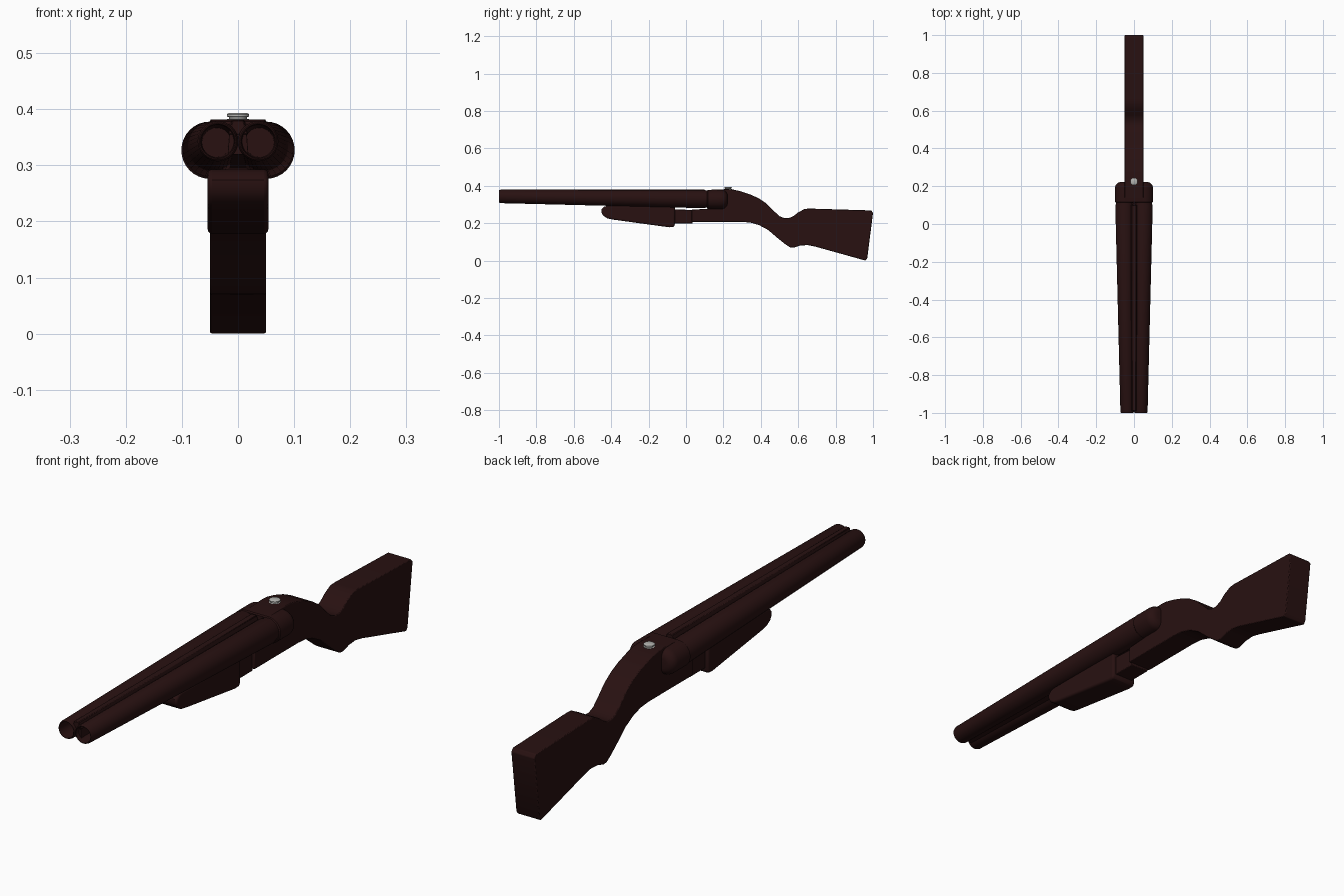
import bpy, bmesh, math

if "Cube" in bpy.data.objects:
    bpy.data.objects.remove(bpy.data.objects["Cube"])

def material(name, rgb):
    m = bpy.data.materials.new(name)
    m.diffuse_color = (*rgb, 1)
    m.use_nodes = True
    m.node_tree.nodes["Principled BSDF"].inputs["Base Color"].default_value = m.diffuse_color
    return m

BROWN = material("dark brown", (0.021, 0.0055, 0.0055))
STEEL = material("light steel", (0.45, 0.45, 0.43))

def finish(name, bm, mat, bevel=0, segs=3, angle=35):
    bmesh.ops.recalc_face_normals(bm, faces=bm.faces)
    me = bpy.data.meshes.new(name)
    bm.to_mesh(me)
    bm.free()
    ob = bpy.data.objects.new(name, me)
    bpy.context.collection.objects.link(ob)
    me.materials.append(mat)
    if bevel:
        b = ob.modifiers.new("bevel", 'BEVEL')
        b.width, b.segments, b.limit_method = bevel, segs, 'ANGLE'
        b.angle_limit = math.radians(40)
    bpy.ops.object.select_all(action='DESELECT')
    ob.select_set(True)
    bpy.context.view_layer.objects.active = ob
    bpy.ops.object.shade_smooth_by_angle(angle=math.radians(angle))
    return ob

def loft(name, loops, mat, bevel=0, segs=3):
    """Skin a list of equal-length point loops and cap both ends."""
    bm = bmesh.new()
    rows = [[bm.verts.new(p) for p in lp] for lp in loops]
    n = len(rows[0])
    for a, b in zip(rows, rows[1:]):
        for i in range(n):
            j = (i + 1) % n
            bm.faces.new((a[i], a[j], b[j], b[i]))
    bm.faces.new(rows[0])
    bm.faces.new(rows[-1])
    return finish(name, bm, mat, bevel, segs)

def side_profile(name, pts, half, mat, bevel=0, segs=3):
    """Extrude a (y, z) outline across x."""
    return loft(name, [[(x, y, z) for y, z in pts] for x in (-half, half)], mat, bevel, segs)

def ring(y, cx, cz, r, n=32):
    return [(cx + r * math.cos(2 * math.pi * i / n), y, cz + r * math.sin(2 * math.pi * i / n))
            for i in range(n)]

# Tapered hollow barrels, bore first then outer skin
for side, s in (("left", -1), ("right", 1)):
    loft(side + "_barrel", [
        ring(-0.85, s * 0.038, 0.341, 0.026), ring(-0.99, s * 0.036, 0.343, 0.029),
        ring(-1.0, s * 0.036, 0.343, 0.031), ring(-1.0, s * 0.036, 0.343, 0.033),
        ring(-0.992, s * 0.036, 0.343, 0.036), ring(0.095, s * 0.05, 0.329, 0.049),
        ring(0.107, s * 0.05, 0.329, 0.046), ring(0.12, s * 0.05, 0.329, 0.046)], BROWN)

# Raised sighting rib and the filler web under it
def strip(y, w0, z0, w1, z1):
    return [(-w0, y, z0), (w0, y, z0), (w1, y, z1), (-w1, y, z1)]

loft("sighting_rib", [strip(-0.99, 0.018, 0.355, 0.010, 0.381),
                      strip(0.10, 0.022, 0.345, 0.012, 0.381)], BROWN, 0.002, 1)
loft("barrel_web", [strip(-0.985, 0.018, 0.319, 0.015, 0.36),
                    strip(0.11, 0.024, 0.294, 0.02, 0.35)], BROWN)

# Receiver: rounded stadium section with softened rear
def stadium(y, inset=0):
    r = 0.051 - inset
    pts = []
    for k in range(2):
        for i in range(17):
            a = -math.pi / 2 + math.pi * i / 16 + math.pi * k
            pts.append(((0.05, -0.05)[k] + r * math.cos(a), y, 0.327 + r * math.sin(a)))
    return pts

back = [stadium(0.19 + 0.032 * math.sin(a), 0.032 * (1 - math.cos(a)))
        for a in [math.pi / 2 * i / 6 for i in range(7)]]
loft("receiver", [stadium(0.113, 0.004), stadium(0.117)] + back, BROWN)

# Stock: grip and butt in one outline
side_profile("stock", [
    (0.03, 0.207), (0.30, 0.207), (0.345, 0.203), (0.39, 0.19), (0.44, 0.163), (0.49, 0.12),
    (0.53, 0.088), (0.555, 0.071), (0.575, 0.069), (0.61, 0.08), (0.65, 0.083), (0.69, 0.075),
    (0.945, 0.004), (0.96, 0.0), (0.969, 0.012), (1.0, 0.255), (0.99, 0.268),
    (0.66, 0.278), (0.635, 0.276), (0.60, 0.258), (0.575, 0.238), (0.55, 0.227), (0.525, 0.227),
    (0.50, 0.237), (0.47, 0.265), (0.43, 0.305), (0.39, 0.332), (0.345, 0.353), (0.29, 0.371),
    (0.25, 0.38), (0.22, 0.382), (0.12, 0.378), (0.12, 0.277), (0.03, 0.272)],
    0.05, BROWN, 0.003, 2)

# Hinge block between stock and forend
side_profile("hinge_block", [(-0.08, 0.198), (0.035, 0.198), (0.035, 0.27), (-0.08, 0.275)],
             0.04, BROWN, 0.003, 2)

# Forend grip with a rounded nose
side_profile("forend", [
    (-0.06, 0.185), (-0.068, 0.179), (-0.09, 0.178), (-0.39, 0.219), (-0.42, 0.225),
    (-0.443, 0.24), (-0.453, 0.258), (-0.452, 0.274), (-0.44, 0.287), (-0.42, 0.293),
    (-0.06, 0.29)], 0.054, BROWN, 0.008, 3)

# Steel screw button on top, with a waist groove
loft("top_button", [[(x, y + 0.225, z) for x, z0, y in
                     [(p[0], p[1], p[2]) for p in ring(0, 0, 0, r, 24)]]
                    for z, r in ((0.374, 0.019), (0.382, 0.02), (0.383, 0.016), (0.386, 0.016),
                                 (0.387, 0.02), (0.391, 0.02), (0.393, 0.017))], STEEL)
